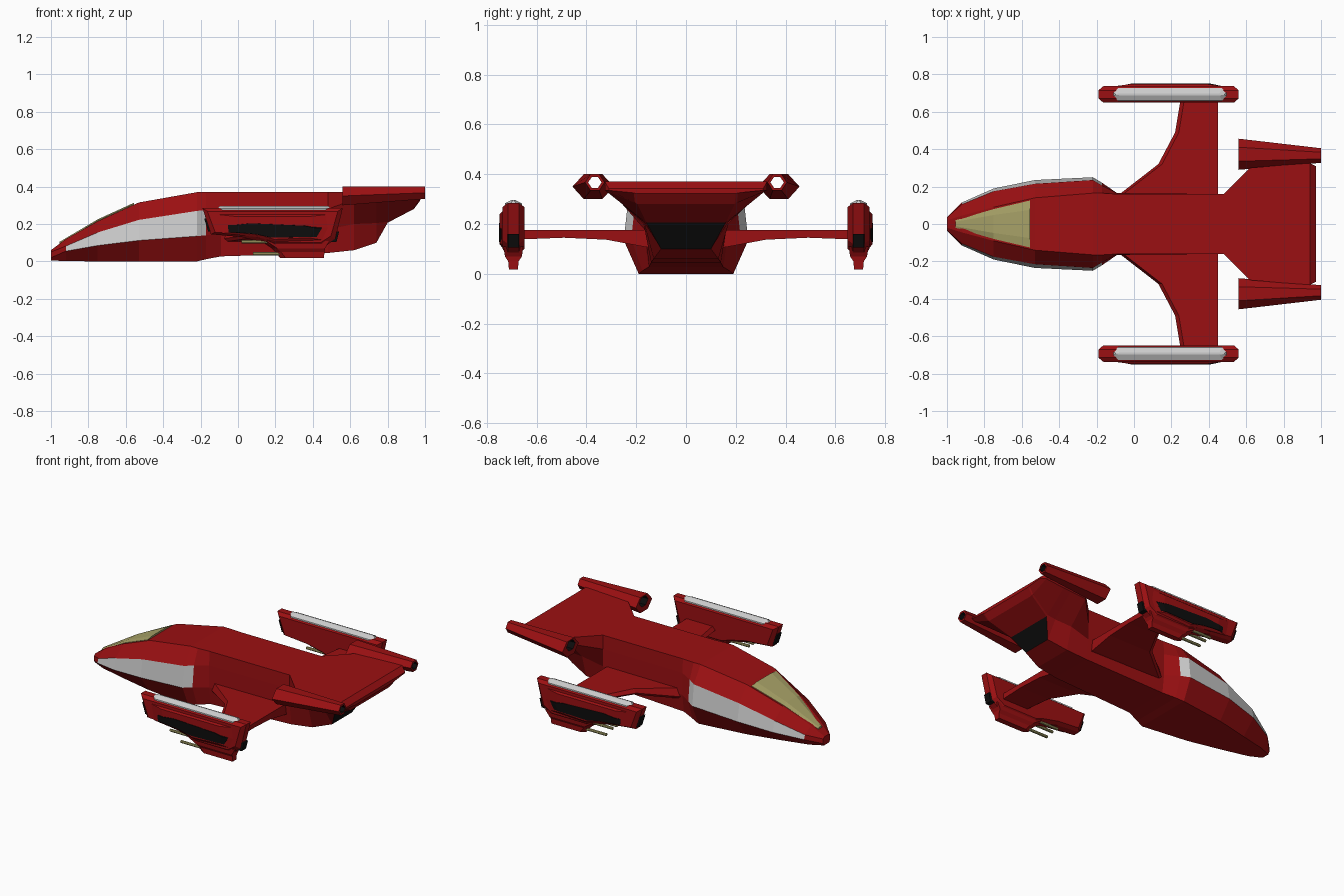
import bpy, bmesh, math

if "Cube" in bpy.data.objects:
    bpy.data.objects.remove(bpy.data.objects["Cube"])


def material(name, rgb):
    m = bpy.data.materials.new(name)
    m.diffuse_color = (*rgb, 1)
    m.use_nodes = True
    m.node_tree.nodes["Principled BSDF"].inputs["Base Color"].default_value = m.diffuse_color
    return m


RED = material("red_paint", (0.33, 0.005, 0.006))
BLACK = material("black", (0.004, 0.004, 0.004))
GREY = material("light_grey", (0.55, 0.55, 0.55))
KHAKI = material("khaki", (0.4, 0.37, 0.14))


def loft(name, rings, mats, cap=True, mirror=False, pick=None):
    """Skin a list of equal-length rings; pick(segment, side) gives a material slot."""
    n = len(rings[0])
    bm = bmesh.new()
    vs = [[bm.verts.new(p) for p in r] for r in rings]
    for i in range(len(rings) - 1):
        for j in range(n):
            k = (j + 1) % n
            f = bm.faces.new((vs[i][j], vs[i][k], vs[i + 1][k], vs[i + 1][j]))
            f.material_index = pick(i, j) if pick else 0
    if cap:
        bm.faces.new(vs[0])
        bm.faces.new(vs[-1])
    else:  # closed loop of rings
        for j in range(n):
            k = (j + 1) % n
            bm.faces.new((vs[-1][j], vs[-1][k], vs[0][k], vs[0][j]))
    bmesh.ops.recalc_face_normals(bm, faces=bm.faces)
    me = bpy.data.meshes.new(name)
    bm.to_mesh(me)
    bm.free()
    for m in mats:
        me.materials.append(m)
    ob = bpy.data.objects.new(name, me)
    bpy.context.collection.objects.link(ob)
    if mirror:
        mod = ob.modifiers.new("mirror", "MIRROR")
        mod.use_axis = (False, True, False)
        mod.use_mirror_merge = False
    return ob


# Hull: half sections of deck edge, upper side, lower side, keel edge
hull = [
    (-1.0, (.02, .06), (.035, .05), (.035, .02), (.025, .005)),
    (-.92, (.045, .12), (.105, .082), (.115, .055), (.06, .002)),
    (-.75, (.09, .215), (.175, .155), (.19, .085), (.10, 0)),
    (-.53, (.14, .315), (.215, .222), (.235, .112), (.15, 0)),
    (-.22, (.165, .37), (.235, .27), (.25, .135), (.19, 0)),
    (-.17, (.165, .37), (.205, .275), (.22, .14), (.175, .012)),
    (-.09, (.16, .37), (.165, .28), (.165, .14), (.15, .027)),
    (.48, (.16, .37), (.16, .28), (.16, .17), (.14, .045)),
    (.62, (.30, .37), (.30, .33), (.17, .20), (.13, .06)),
    (.74, (.31, .37), (.31, .33), (.168, .205), (.10, .10)),
    (.80, (.315, .37), (.315, .33), (.17, .212), (.16, .207)),
    (.94, (.325, .37), (.325, .335), (.205, .285), (.195, .28)),
    (.972, (.31, .342), (.31, .335), (.21, .325), (.20, .322)),
]
rings = []
for x, *half in hull:
    rings.append([(x, y, z) for y, z in half] + [(x, -y, z) for y, z in reversed(half)])


def hull_mat(i, j):
    if j in (1, 5) and 1 <= i <= 4:
        return 1          # grey side panels
    if j == 3 and i == 9:
        return 2          # black engine outlet
    return 0


loft("hull", rings, [RED, GREY, BLACK], pick=hull_mat)

# Cockpit canopy, slightly crowned above the nose
canopy = []
for x, w, z in [(-.955, .02, .094), (-.75, .08, .215), (-.555, .126, .304)]:
    canopy.append([(x, -w, z - .01), (x, -w, z + .003), (x, -w * .6, z + .01),
                   (x, w * .6, z + .01), (x, w, z + .003), (x, w, z - .01)])
loft("canopy", canopy, [KHAKI])

# Wings with stepped leading edge
wing = []
for y, xf, zb in [(.14, -.10, .105), (.165, -.07, .108), (.32, .13, .137), (.49, .22, .145), (.67, .25, .138)]:
    wing.append([(xf, y, zb + .015), (xf + .02, y, .175), (.45, y, .175),
                 (.45, y, zb), (xf + .02, y, zb)])
loft("wing", wing, [RED], mirror=True)

# Wing-tip pods: side profile stacked across y
C = .693
pod = [(-.19, .285), (-.145, .145), (.02, .13), (.14, .10), (.20, .075), (.46, .075),
       (.52, .12), (.56, .285)]


def stack(name, profile, layers, mat, cx=.185, cz=.2):
    loft(name, [[(cx + (x - cx) * sx, C + y, cz + (z - cz) * sz) for x, z in profile]
                for y, sx, sz in layers], [mat], mirror=True)


stack("wing_pod", pod, [(-.044, .93, .8), (-.022, 1, 1), (.022, 1, 1), (.044, .93, .8)], RED)

# Outer bulge on each pod and its black inlay
bulge = [(-.10, .25), (-.08, .15), (.10, .13), (.20, .105), (.45, .115), (.48, .18), (.47, .25)]
stack("pod_bulge", bulge, [(.03, 1, 1), (.044, 1, 1), (.055, .72, .85)], RED, cz=.19)
inlay = [(-.055, .195), (-.05, .155), (.08, .145), (.18, .125), (.42, .13), (.45, .18), (.38, .192), (.05, .205)]
stack("pod_inlay", inlay, [(.03, 1, 1), (.049, 1, 1), (.057, .85, .95)], BLACK, cz=.165)

# Lower fin under each pod
fin = []
for z, w, x0, x1 in [(.11, .04, .12, .49), (.07, .034, .18, .465), (.05, .021, .20, .462), (.018, .018, .225, .46)]:
    fin.append([(x0, C, z), (x0 + .03, C + w, z), (x1, C + w, z), (x1, C - w, z), (x0 + .03, C - w, z)])
loft("pod_fin", fin, [RED], mirror=True)

# Grey rail along the top of each pod
rail = []
for z, w, e in [(.27, .035, 0), (.283, .034, 0), (.297, .006, .012)]:
    a, b = -.11 + e, .495 - e
    rail.append([(a, C - w * .3, z), (a + .025, C - w, z), (b - .025, C - w, z), (b, C - w * .3, z),
                 (b, C + w * .3, z), (b - .025, C + w, z), (a + .025, C + w, z), (a, C + w * .3, z)])
loft("pod_rail", rail, [GREY], mirror=True)

# Black end openings, following the sloped pod ends
for name, lo, hi in [("pod_rear_vent", (.521, .105), (.535, .16)), ("pod_front_vent", (-.153, .16), (-.175, .23))]:
    d = .006 if lo[0] > 0 else -.006
    loft(name, [[(x + o, C + s * w, z) for (x, z), s in ((lo, -1), (lo, 1), (hi, 1), (hi, -1))]
                for o, w in ((-d * 8, .026), (d, .022))], [BLACK], mirror=True)


def hexagon(x, y, z, w, h):
    return [(x, y + w * a, z + h * b) for a, b in
            ((1, 0), (.45, 1), (-.45, 1), (-1, 0), (-.45, -1), (.45, -1))]


# Gun barrels under each pod
for i, (dy, z, x0, x1) in enumerate([(-.022, .105, .02, .16), (.022, .105, .02, .16), (0, .04, .08, .24)]):
    loft(f"gun_barrel_{i + 1}", [[(x, C + dy + .009 * math.cos(k * math.pi / 4), z + .009 * math.sin(k * math.pi / 4))
                                  for k in range(8)] for x in (x0, x1)], [KHAKI], mirror=True)

# Hollow tail thrusters: outer skin, then back through the bore
loft("tail_thruster", [hexagon(.56, .373, .35, .083, .05), hexagon(1.0, .366, .367, .039, .033),
                       hexagon(1.0, .366, .367, .027, .022), hexagon(.56, .37, .363, .045, .03)],
     [RED, BLACK], cap=False, mirror=True, pick=lambda i, j: 1 if i == 2 else 0)
